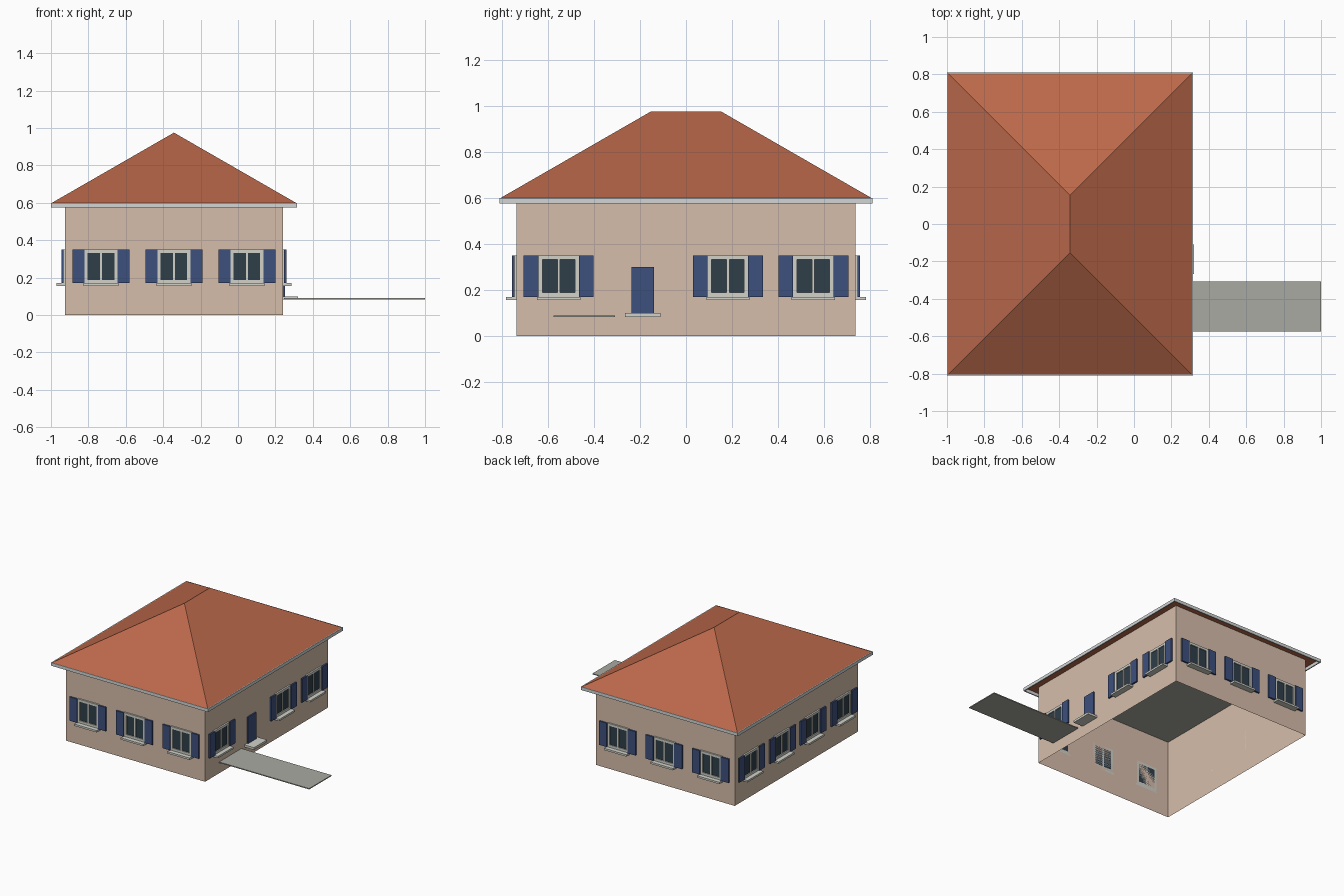
import bpy
import bmesh
from mathutils import Vector

cube = bpy.data.objects.get("Cube")
if cube:
    bpy.data.objects.remove(cube, do_unlink=True)


def material(name, rgb):
    def linear(c):
        c /= 255
        return c / 12.92 if c <= 0.04045 else ((c + 0.055) / 1.055) ** 2.4
    colour = [linear(c) for c in rgb] + [1]
    mat = bpy.data.materials.new(name)
    mat.use_nodes = True
    mat.diffuse_color = colour
    mat.node_tree.nodes["Principled BSDF"].inputs["Base Color"].default_value = colour
    return mat


PLASTER = material("beige plaster", (214, 190, 170))
TILE = material("terracotta tile", (186, 104, 74))
FASCIA = material("pale grey fascia", (210, 214, 213))
TRIM = material("off white trim", (210, 210, 202))
BLUE = material("dark blue paint", (61, 80, 125))
GLASS = material("dark glass", (47, 62, 73))
CONCRETE = material("grey concrete", (170, 170, 162))

# Wall extents
X0, X1, Y0, Y1 = -0.925, 0.24, -0.737, 0.737
MID_X = (X0 + X1) / 2
EAVES = 0.6


def finish(name, bm, mat):
    bmesh.ops.recalc_face_normals(bm, faces=bm.faces)
    mesh = bpy.data.meshes.new(name)
    bm.to_mesh(mesh)
    bm.free()
    mesh.materials.append(mat)
    obj = bpy.data.objects.new(name, mesh)
    bpy.context.collection.objects.link(obj)
    return obj


def add_box(bm, a, b):
    verts = bmesh.ops.create_cube(bm, size=1)["verts"]
    a, b = Vector(a), Vector(b)
    for v in verts:
        v.co = (a + b) / 2 + v.co * (b - a)


def boxes(name, mat, pairs):
    bm = bmesh.new()
    for a, b in pairs:
        add_box(bm, a, b)
    return finish(name, bm, mat)


# Each wall: a point on its plane, the direction along it, the outward direction
SIDES = {
    "front": (Vector((0, Y0, 0)), Vector((1, 0, 0)), Vector((0, -1, 0))),
    "back": (Vector((0, Y1, 0)), Vector((1, 0, 0)), Vector((0, 1, 0))),
    "left": (Vector((X1, 0, 0)), Vector((0, 1, 0)), Vector((1, 0, 0))),
    "right": (Vector((X0, 0, 0)), Vector((0, 1, 0)), Vector((-1, 0, 0))),
}


def on_wall(side, name, mat, parts):
    """Boxes given as (u0, u1, z0, z1, d0, d1): along, up and out from a wall."""
    origin, along, out = SIDES[side]
    pairs = []
    for u0, u1, z0, z1, d0, d1 in parts:
        ends = [origin + along * u + out * d + Vector((0, 0, z))
                for u, z, d in ((u0, z0, d0), (u1, z1, d1))]
        pairs.append([[f(p[i] for p in ends) for i in range(3)] for f in (min, max)])
    return boxes(f"{side}_{name}", mat, pairs)


def window(side, number, c):
    low, high, w, pane = 0.17, 0.35, 0.088, 0.071
    frame = [(c + s * pane, c + s * w, low, high, 0, 0.012) for s in (-1, 1)]
    frame += [(c - pane, c + pane, a, b, 0, 0.012)
              for a, b in ((low, low + 0.018), (high - 0.018, high))]
    frame.append((c - 0.006, c + 0.006, low + 0.018, high - 0.018, 0, 0.012))
    on_wall(side, f"window_frame_{number}", TRIM, frame)
    on_wall(side, f"window_glass_{number}", GLASS,
            [(c - pane, c + pane, low + 0.018, high - 0.018, 0, 0.005)])
    on_wall(side, f"window_sill_{number}", TRIM,
            [(c - 0.094, c + 0.094, low - 0.014, low, 0, 0.045)])
    on_wall(side, f"shutters_{number}", BLUE,
            [(c + s * w, c + s * 0.152, low, high, 0.007, 0.019) for s in (-1, 1)])


# Walls: thin shell, open below
bm = bmesh.new()
add_box(bm, (X0, Y0, 0), (X1, Y1, EAVES))
bmesh.ops.delete(bm, geom=[f for f in bm.faces if abs(f.normal.z) > 0.5], context="FACES")
finish("walls", bm, PLASTER)

# Ceiling slab
boxes("ceiling", CONCRETE, [((X0, Y0, EAVES - 0.004), (X1, Y1, EAVES - 0.001))])

# Hipped roof
HX, HY, RIDGE_Y, RIDGE_Z = 0.652, 0.805, 0.153, 0.975
bm = bmesh.new()
base = [bm.verts.new((MID_X + sx * HX, sy * HY, EAVES))
        for sx, sy in ((-1, -1), (1, -1), (1, 1), (-1, 1))]
south, north = [bm.verts.new((MID_X, s * RIDGE_Y, RIDGE_Z)) for s in (-1, 1)]
for face in ((base[0], base[1], south), (base[1], base[2], north, south),
             (base[2], base[3], north), (base[3], base[0], south, north), base):
    bm.faces.new(face)
finish("roof", bm, TILE)

# Fascia boards around the eaves
T, FX, FY, DROP = 0.008, HX + 0.006, HY + 0.005, 0.576
boards = []
for s in (-1, 1):
    xs = sorted((MID_X + s * FX, MID_X + s * (FX - T)))
    ys = sorted((s * FY, s * (FY - T)))
    boards.append(((xs[0], -FY, DROP), (xs[1], FY, EAVES)))
    boards.append(((MID_X - FX + T, ys[0], DROP), (MID_X + FX - T, ys[1], EAVES)))
boxes("fascia", FASCIA, boards)

# Windows on every side
short_side = [MID_X + s * 0.39 for s in (-1, 0, 1)]
layout = {"front": short_side, "back": short_side,
          "left": [-0.553, 0.182, 0.553],
          "right": [-0.553, -0.182, 0.182, 0.553]}
for side, centres in layout.items():
    for number, c in enumerate(centres, 1):
        window(side, number, c)

# Door, doorstep and path
on_wall("left", "door", BLUE, [(-0.237, -0.138, 0.1, 0.3, 0, 0.01)])
on_wall("left", "doorstep", TRIM, [(-0.266, -0.11, 0.083, 0.1, 0, 0.08)])
boxes("path", CONCRETE, [((0.245, -0.575, 0.083), (1.0, -0.308, 0.09))])
